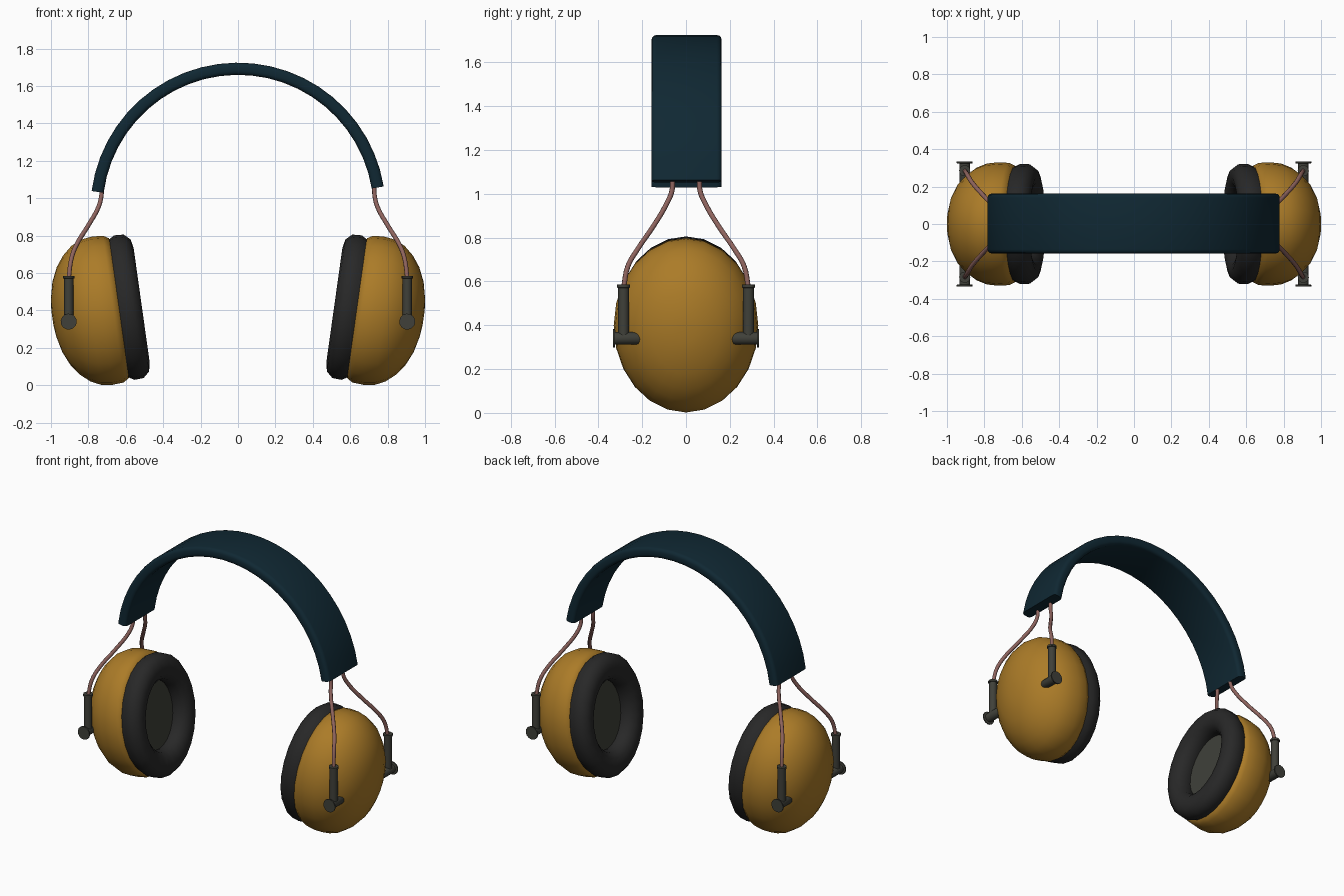
import bpy, bmesh, math
from mathutils import Vector

if "Cube" in bpy.data.objects:
    bpy.data.objects.remove(bpy.data.objects["Cube"])


def material(name, rgb):
    m = bpy.data.materials.new(name)
    m.diffuse_color = (*rgb, 1)
    m.use_nodes = True
    m.node_tree.nodes["Principled BSDF"].inputs["Base Color"].default_value = m.diffuse_color
    return m


MUSTARD = material("mustard_plastic", (0.41, 0.20, 0.021))
NAVY = material("dark_navy_padding", (0.005, 0.021, 0.033))
BLACK = material("black_foam", (0.021, 0.021, 0.021))
GREY = material("olive_grey", (0.05, 0.051, 0.041))
WIRE = material("pinkish_wire", (0.27, 0.125, 0.11))


def loft(name, rings, mat, caps=True, loop=False, angle=40):
    """Skin a list of equal-length point rings; optionally cap or close them."""
    bm = bmesh.new()
    vs = [[bm.verts.new(p) for p in r] for r in rings]
    pairs = list(zip(vs, vs[1:])) + ([(vs[-1], vs[0])] if loop else [])
    for a, b in pairs:
        n = len(a)
        for i in range(n):
            j = (i + 1) % n
            bm.faces.new((a[i], a[j], b[j], b[i]))
    if caps and not loop:
        bm.faces.new(vs[0])
        bm.faces.new(vs[-1])
    bmesh.ops.remove_doubles(bm, verts=bm.verts, dist=1e-5)
    bmesh.ops.recalc_face_normals(bm, faces=bm.faces)
    me = bpy.data.meshes.new(name)
    bm.to_mesh(me)
    bm.free()
    me.materials.append(mat)
    ob = bpy.data.objects.new(name, me)
    bpy.context.collection.objects.link(ob)
    bpy.ops.object.select_all(action='DESELECT')
    ob.select_set(True)
    bpy.context.view_layer.objects.active = ob
    bpy.ops.object.shade_smooth_by_angle(angle=math.radians(angle))
    return ob


TILT = math.radians(8)
SEG = 24


def cup_rings(profile, s):
    """Oval rings around the tilted cup axis; profile = (outward distance, radius)."""
    c, t = math.cos(TILT), math.sin(TILT)
    rings = []
    for u, r in profile:
        ring = []
        for i in range(SEG):
            a = 2 * math.pi * i / SEG
            v, y = r * math.cos(a), 0.825 * r * math.sin(a)
            ring.append((s * (0.637 + u * c + v * t), y, 0.411 + v * c - u * t))
        rings.append(ring)
    return rings


def turned(name, start, axis, profile, mat, n=14):
    """Small turned part: profile = (distance along axis, radius)."""
    axis = Vector(axis)
    p = axis.orthogonal().normalized()
    q = axis.cross(p)
    rings = [[Vector(start) + axis * d
              + r * (p * math.cos(2 * math.pi * i / n) + q * math.sin(2 * math.pi * i / n))
              for i in range(n)] for d, r in profile]
    return loft(name, rings, mat)


def wire(name, pts):
    cu = bpy.data.curves.new(name, 'CURVE')
    cu.dimensions = '3D'
    cu.bevel_depth = 0.012
    cu.bevel_resolution = 2
    cu.resolution_u = 4
    cu.use_fill_caps = True
    sp = cu.splines.new('BEZIER')
    sp.bezier_points.add(len(pts) - 1)
    for b, p in zip(sp.bezier_points, pts):
        b.co = p
        b.handle_left_type = b.handle_right_type = 'AUTO'
    cu.materials.append(WIRE)
    ob = bpy.data.objects.new(name, cu)
    bpy.context.collection.objects.link(ob)
    bpy.ops.object.select_all(action='DESELECT')
    ob.select_set(True)
    bpy.context.view_layer.objects.active = ob
    bpy.ops.object.convert(target='MESH')


# Headband: rounded rectangle swept along an arc
section = []
for cx, cy, a0 in ((1, 1, 0), (-1, 1, 90), (-1, -1, 180), (1, -1, 270)):
    for k in range(4):
        a = math.radians(a0 + 30 * k)
        section.append((cx * 0.0105 + 0.022 * math.cos(a),
                        0.0025 + cy * 0.138 + 0.022 * math.sin(a)))
band = []
STEPS = 24
for i in range(STEPS + 1):
    a = math.radians(9.3 + (172.5 - 9.3) * i / STEPS)
    band.append([((0.757 + r) * math.cos(a), y, 0.935 + (0.757 + r) * math.sin(a))
                 for r, y in section])
loft("headband", band, NAVY)

SHELL = [(-0.01, 0.34), (0, 0.378), (0.03, 0.396), (0.09, 0.40), (0.15, 0.392),
         (0.205, 0.366), (0.255, 0.322), (0.298, 0.265), (0.332, 0.19),
         (0.353, 0.10), (0.359, 0.04)]
CUSHION = [(0.005, 0.37), (-0.03, 0.39), (-0.08, 0.387), (-0.113, 0.357),
           (-0.123, 0.31), (-0.113, 0.262), (-0.085, 0.23), (-0.04, 0.218),
           (0.005, 0.23)]
PATH = [(0.728, 0.06, 1.07), (0.731, 0.065, 1.01), (0.745, 0.088, 0.955),
        (0.80, 0.147, 0.855), (0.866, 0.222, 0.745), (0.892, 0.265, 0.67),
        (0.905, 0.285, 0.57)]

for side, s in (("right", 1), ("left", -1)):
    # Ear cup: shell, foam ring and inner liner
    loft(side + "_cup_shell", cup_rings(SHELL, s), MUSTARD, angle=60)
    loft(side + "_ear_cushion", cup_rings(CUSHION, s), BLACK, loop=True, angle=60)
    loft(side + "_inner_liner", cup_rings([(-0.025, 0.25), (-0.012, 0.25)], s), GREY)
    for end, f in (("back", 1), ("front", -1)):
        tag = side + "_" + end
        # Wire arm, its sleeve and the pivot pin into the cup
        wire(tag + "_wire_arm", [(s * x, f * y, z) for x, y, z in PATH])
        turned(tag + "_sleeve", (s * 0.905, f * 0.285, 0.34), (0, 0, 1),
               [(0, 0.025), (0.23, 0.025), (0.232, 0.03), (0.245, 0.03)], GREY)
        turned(tag + "_pivot_pin", (s * 0.905, f * 0.205, 0.34), (0, f, 0),
               [(0, 0.022), (0.012, 0.029), (0.118, 0.029), (0.12, 0.043),
                (0.128, 0.043)], GREY)
